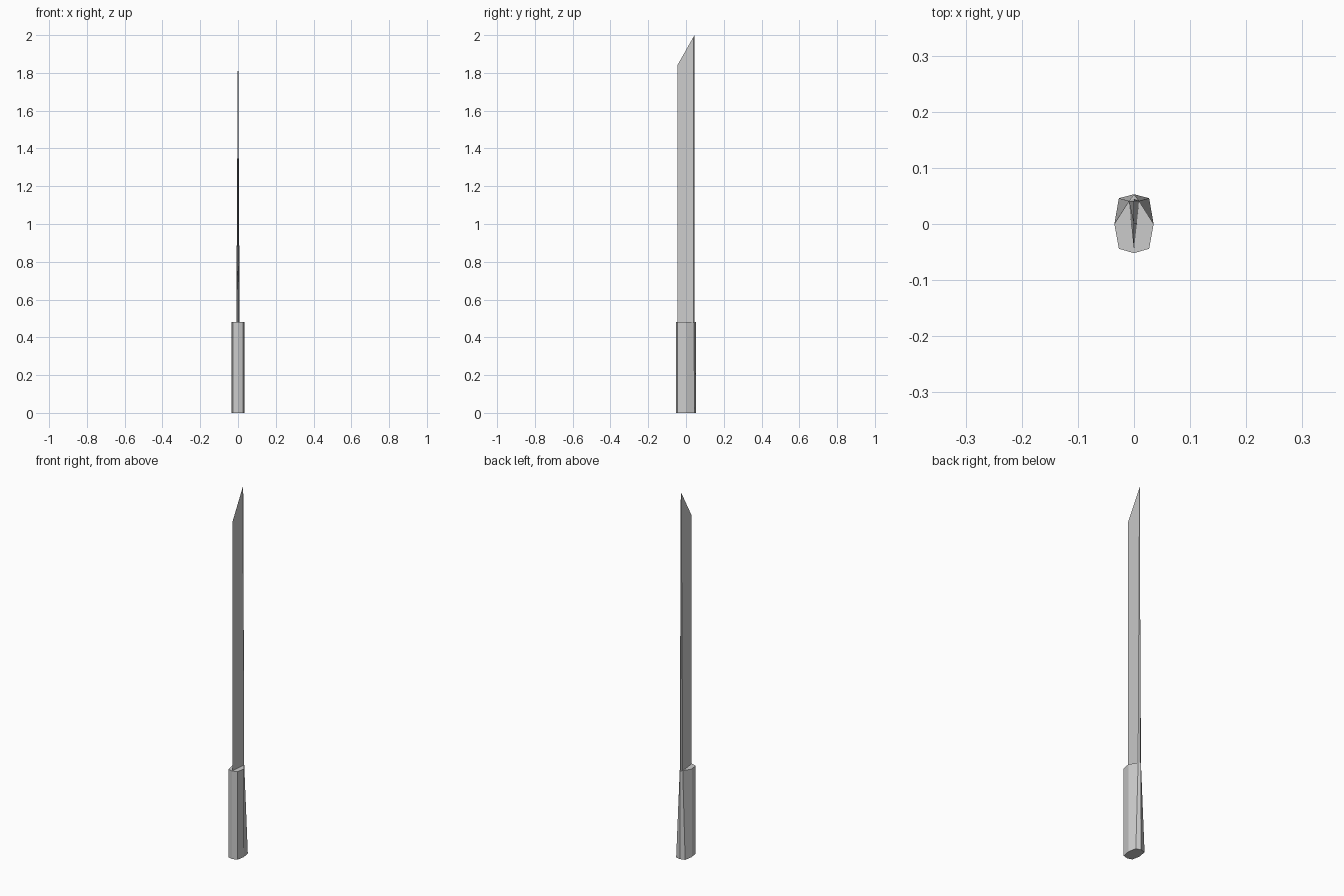
import bpy, bmesh

if "Cube" in bpy.data.objects:
    bpy.data.objects.remove(bpy.data.objects["Cube"])


def ring(half):
    # mirror the +x half of a section (front ridge to back ridge) into a closed loop
    return half + [(-x, y) for x, y in reversed(half[1:-1])]


def loft(name, lower, upper):
    bm = bmesh.new()
    lo = [bm.verts.new(p) for p in lower]
    hi = [bm.verts.new(p) for p in upper]
    n = len(lo)
    for i in range(n):
        j = (i + 1) % n
        bm.faces.new((lo[i], lo[j], hi[j], hi[i]))
    bm.faces.new(lo[::-1])
    bm.faces.new(hi)
    bmesh.ops.recalc_face_normals(bm, faces=bm.faces)
    mesh = bpy.data.meshes.new(name)
    bm.to_mesh(mesh)
    bm.free()
    obj = bpy.data.objects.new(name, mesh)
    bpy.context.collection.objects.link(obj)
    return obj


# Eight-sided grip, pinched at the back towards the blade
front = [(0, -0.052), (0.027, -0.044), (0.035, 0)]
grip_bottom = ring(front + [(0.027, 0.046), (0, 0.053)])
grip_top = ring(front + [(0.009, 0.041), (0, 0.053)])
loft("grip",
     [(x, y, 0) for x, y in grip_bottom],
     [(x, y, 0.48) for x, y in grip_top])

# Wedge blade: sharp front edge, thick spine, thinning to a slanted tip
section = ring([(0, -0.046), (0.005, 0), (0.009, 0.041), (0, 0.045)])
loft("blade",
     [(x, y, 0.47) for x, y in section],
     [(x * 0.03, y, 1.84 + 0.16 * (y + 0.046) / 0.091) for x, y in section])
